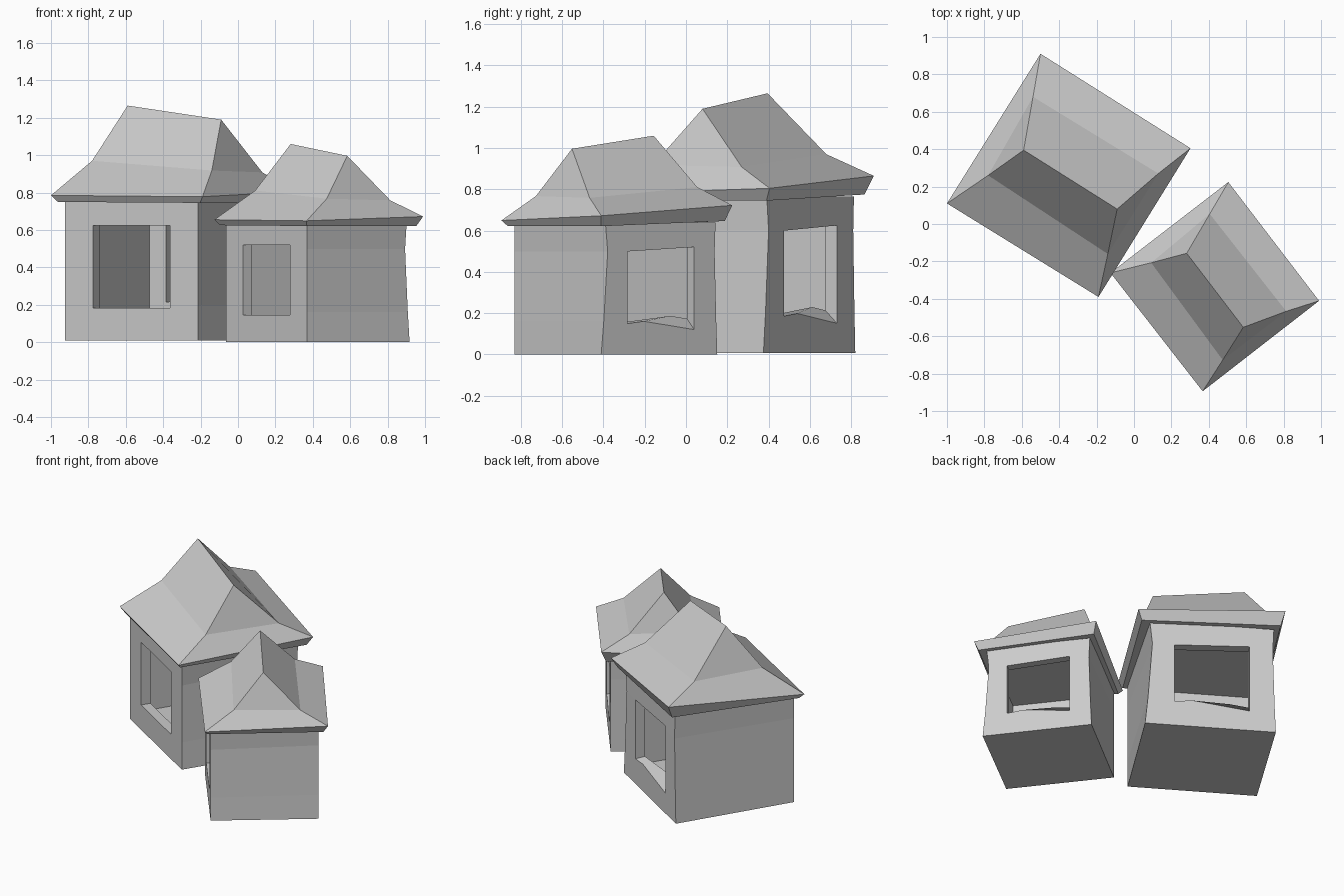
import bpy, bmesh, math
from mathutils import Matrix, Vector

if "Cube" in bpy.data.objects:
    bpy.data.objects.remove(bpy.data.objects["Cube"])

# Corner order everywhere: left, front, right, back (counter-clockwise from above)
WALL = [(-.925, .119), (-.215, -.319), (.222, .375), (-.495, .82)]
PINCH = [(0, 0), (0, 0), (-.04, .025), (.017, -.01)]
EAVE = [(-1, .11, .785), (-.19, -.39, .778), (.302, .405, .805), (-.5, .91, .865)]
SOFFIT_Z = [.75, .745, .745, .775]
BEND = [(-.78, .26, .97), (-.14, -.16, .918), (.13, .27, .908), (-.54, .68, .97)]
P, Q = (-.59, .395, 1.265), (-.09, .08, 1.19)


def loft(name, rings, M, cap_top=True):
    """Skin a stack of four-point rings into a closed solid."""
    bm = bmesh.new()
    vs = [[bm.verts.new(M @ Vector(p)) for p in r] for r in rings]
    for a, b in zip(vs, vs[1:]):
        for i in range(4):
            j = (i + 1) % 4
            bm.faces.new((a[i], a[j], b[j], b[i]))
    bm.faces.new(vs[0][::-1])
    if cap_top:
        bm.faces.new(vs[-1])
    bmesh.ops.remove_doubles(bm, verts=bm.verts, dist=1e-4)
    bmesh.ops.recalc_face_normals(bm, faces=bm.faces)
    me = bpy.data.meshes.new(name)
    bm.to_mesh(me)
    bm.free()
    ob = bpy.data.objects.new(name, me)
    bpy.context.collection.objects.link(ob)
    return ob


def plan(s, t, z):
    """Point inside the wall plan: s along the front, t from front to back."""
    a, d, c, b = (Vector(p) for p in WALL)
    p = a.lerp(d, s).lerp(b.lerp(c, s), t)
    return (p.x, p.y, z)


def carve(ob, cutter):
    m = ob.modifiers.new("opening", 'BOOLEAN')
    m.operation, m.solver, m.object = 'DIFFERENCE', 'EXACT', cutter
    bpy.context.view_layer.update()
    ev = ob.evaluated_get(bpy.context.evaluated_depsgraph_get())
    me = bpy.data.meshes.new_from_object(ev)
    ob.modifiers.clear()
    ob.data = me
    bpy.data.objects.remove(cutter)


def hut(prefix, M):
    # Walls, pinched towards the top at the back corners
    rings = [[(x + f * dx, y + f * dy, z) for (x, y), (dx, dy) in zip(WALL, PINCH)]
             for z, f in ((.008, 0), (.2, .4), (.6, 1), (.765, .65))]
    walls = loft(prefix + "_walls", rings, M)

    # Hollow room
    e = .08
    room = loft("room", [[plan(s, t, z) for s, t in ((e, e), (1-e, e), (1-e, 1-e), (e, 1-e))]
                         for z in (.08, .69)], M)
    carve(walls, room)

    # Front window, and back window with a crooked sloping sill
    front = [[plan(.211, t, .182), plan(.789, t, .182), plan(.789, t, .625), plan(.211, t, .625)]
             for t in (-.05, .12)]
    back = [[plan(.2, t, zl), plan(.775, t, zr), plan(.775, t, .6), plan(.2, t, .625)]
            for t, zl, zr in ((.88, .245, .193), (1.04, .12, .183))]
    for r in (front, back):
        carve(walls, loft("window", r, M))

    # Flared hip roof with a sloping ridge
    soffit = [((ex + wx) / 2, (ey + wy) / 2, z)
              for (ex, ey, _), (wx, wy), z in zip(EAVE, WALL, SOFFIT_Z)]
    # the ridge ends are shared by neighbouring corners, so weld them
    bm_rings = [soffit, EAVE, BEND]
    roof = loft(prefix + "_roof", bm_rings, M, cap_top=False)
    bm = bmesh.new()
    bm.from_mesh(roof.data)
    bm.verts.ensure_lookup_table()
    a, d, c, b = bm.verts[8:12]
    p, q = bm.verts.new(M @ Vector(P)), bm.verts.new(M @ Vector(Q))
    for f in ((a, d, q, p), (d, c, q), (c, b, p, q), (b, a, p)):
        bm.faces.new(f)
    bmesh.ops.recalc_face_normals(bm, faces=bm.faces)
    bm.to_mesh(roof.data)
    bm.free()


hut("large_hut", Matrix.Identity(4))
# Small hut: same design, turned and scaled down
hut("small_hut", Matrix.Translation((.433, -.335, -.0067))
    @ Matrix.Rotation(math.radians(-20.4), 4, 'Z')
    @ Matrix.Scale(.843, 4) @ Matrix.Translation((.348, -.259, 0)))
